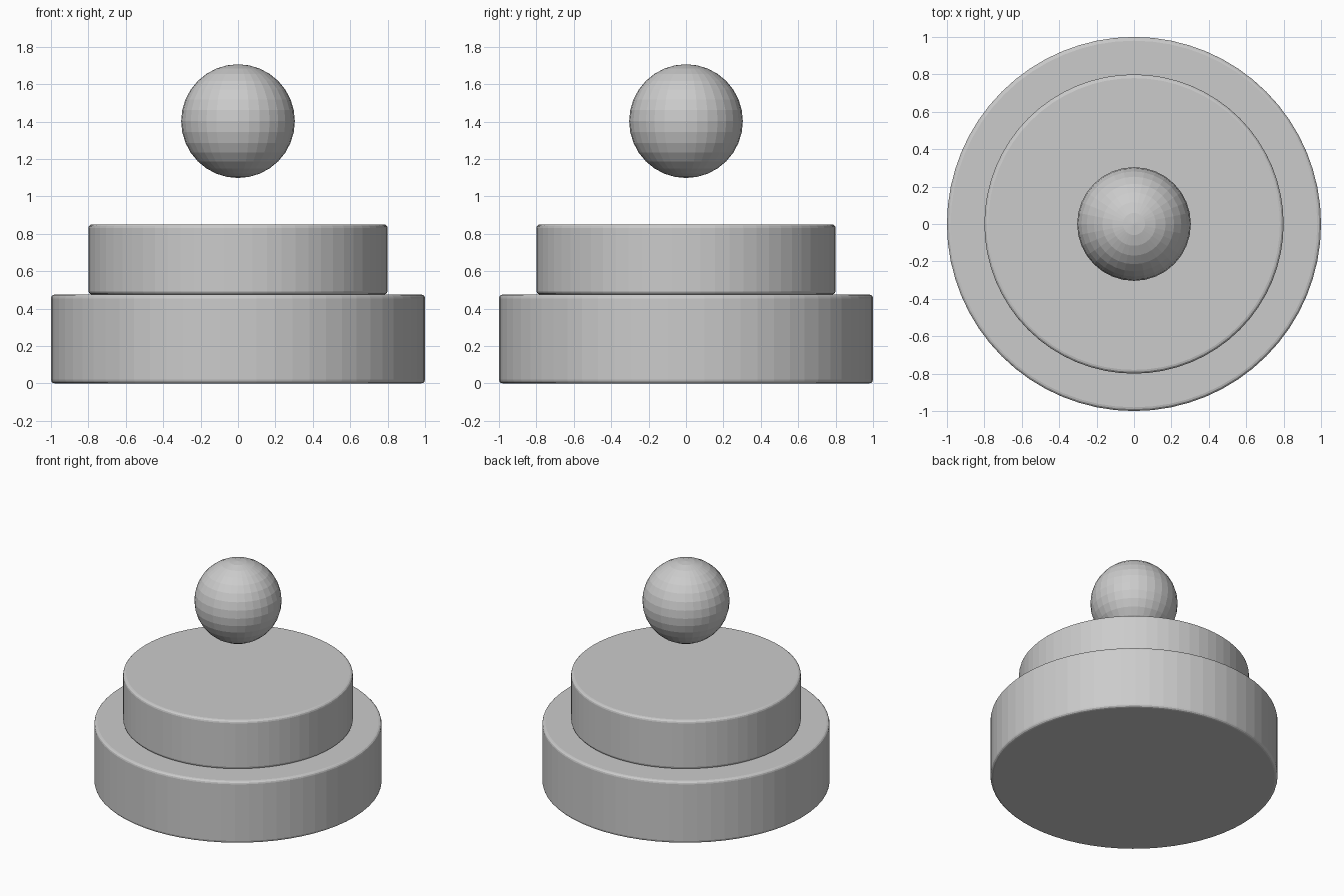
import bpy
import math

if "Cube" in bpy.data.objects:
    bpy.data.objects.remove(bpy.data.objects["Cube"])


def disc(name, radius, bottom, top):
    """Round tier with softly bevelled rims."""
    bpy.ops.mesh.primitive_cylinder_add(
        vertices=64, radius=radius, depth=top - bottom,
        location=(0, 0, (bottom + top) / 2))
    obj = bpy.context.object
    obj.name = name
    bevel = obj.modifiers.new("rim_bevel", 'BEVEL')
    bevel.width = 0.02
    bevel.segments = 3
    bevel.limit_method = 'ANGLE'
    bevel.angle_limit = math.radians(30)
    return obj


# Stepped base
disc("lower_tier", 1.0, 0.0, 0.475)
disc("upper_tier", 0.8, 0.475, 0.85)

# Floating faceted ball
bpy.ops.mesh.primitive_uv_sphere_add(
    segments=32, ring_count=16, radius=0.304, location=(0, 0, 1.402))
bpy.context.object.name = "floating_ball"
